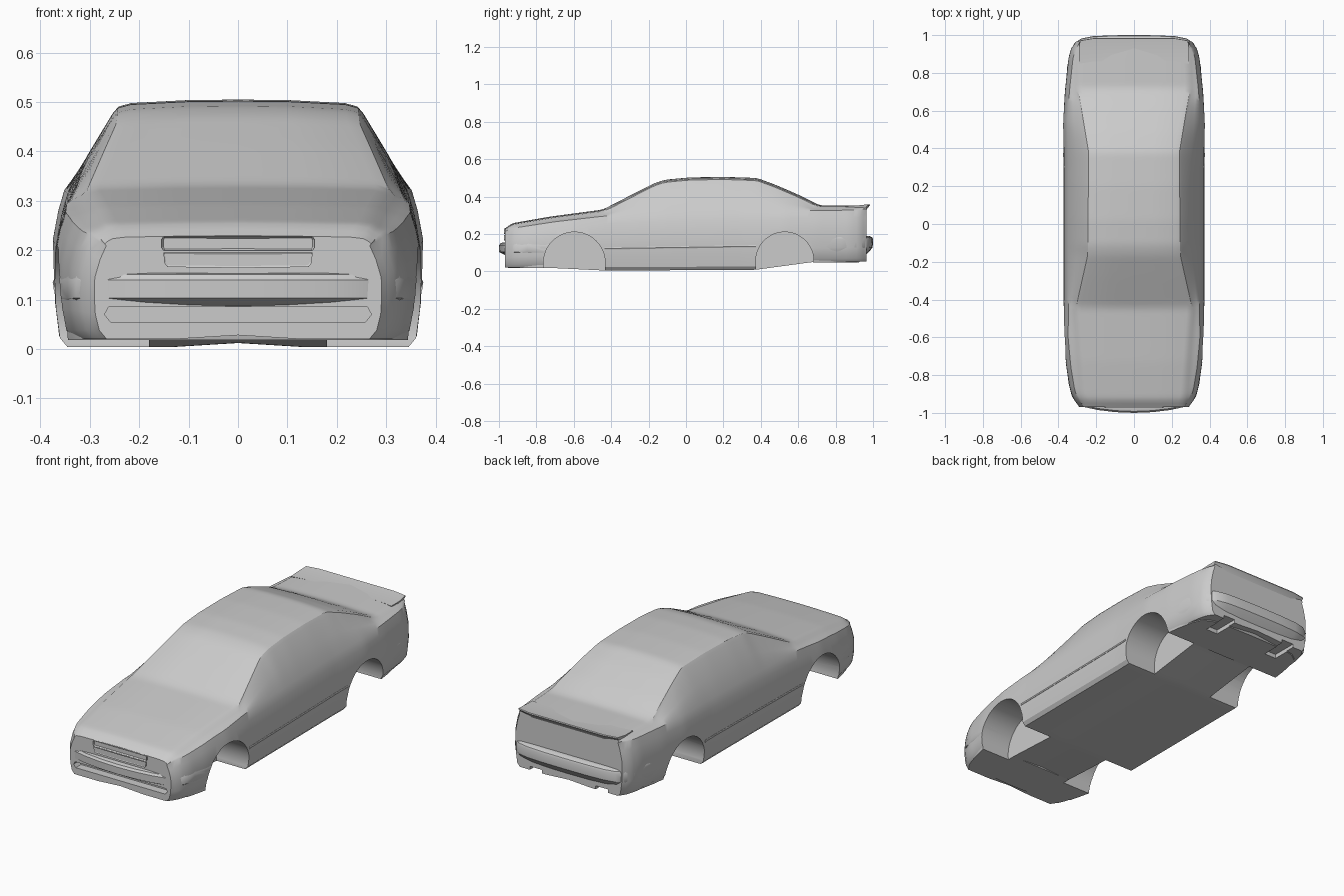
import bpy, bmesh, math

if "Cube" in bpy.data.objects:
    bpy.data.objects.remove(bpy.data.objects["Cube"])


def curve(pts, y, d=0.012):
    """Piecewise-linear curve, softened at its knots."""
    def at(v):
        if v <= pts[0][0]:
            return pts[0][1]
        for (a, p), (b, q) in zip(pts, pts[1:]):
            if v <= b:
                return p + (q - p) * (v - a) / (b - a)
        return pts[-1][1]
    return sum(at(y + d * k) for k in (-1.5, -0.75, 0, 0.75, 1.5)) / 5


def loft(name, rings):
    """Skin equal-length closed rings and cap both ends."""
    bm = bmesh.new()
    rows = [[bm.verts.new(p) for p in r] for r in rings]
    n = len(rows[0])
    for a, b in zip(rows, rows[1:]):
        for i in range(n):
            bm.faces.new((a[i], a[(i + 1) % n], b[(i + 1) % n], b[i]))
    bm.faces.new(rows[0])
    bm.faces.new(rows[-1])
    bmesh.ops.recalc_face_normals(bm, faces=bm.faces)
    mesh = bpy.data.meshes.new(name)
    bm.to_mesh(mesh)
    bm.free()
    ob = bpy.data.objects.new(name, mesh)
    bpy.context.collection.objects.link(ob)
    return ob


def activate(ob):
    bpy.ops.object.select_all(action='DESELECT')
    ob.select_set(True)
    bpy.context.view_layer.objects.active = ob


def smooth(ob, deg=32):
    activate(ob)
    bpy.ops.object.shade_smooth_by_angle(angle=math.radians(deg))


def cut(ob, cutters):
    activate(ob)
    for c in cutters:
        m = ob.modifiers.new("cut", 'BOOLEAN')
        m.operation, m.solver, m.object = 'DIFFERENCE', 'EXACT', c
        bpy.ops.object.modifier_apply(modifier=m.name)


def mirror_half(half):
    """Half ring with first and last points on the centre line -> full ring."""
    return half + [(-x, z) for x, z in half[-2:0:-1]]


# Body: side-view and plan curves along y
TOP = [(-.968, .222), (-.955, .243), (-.93, .257), (-.73, .292), (-.445, .33),
       (-.28, .415), (-.165, .473), (-.11, .49), (.02, .502), (.2, .505), (.38, .499),
       (.48, .462), (.6, .41), (.715, .352), (.965, .352)]
BELT = [(-.968, .205), (-.93, .23), (-.7, .265), (-.44, .295), (0, .31), (.7, .325), (.965, .328)]
BOTTOM = [(-.968, .02), (-.76, .02), (-.43, .004), (.37, .008), (.68, .05), (.965, .052)]
WIDTH = [(-.968, .285), (-.94, .315), (-.88, .338), (-.76, .358), (-.6, .373), (-.4, .37),
         (.3, .37), (.53, .376), (.7, .366), (.88, .347), (.945, .328), (.965, .30)]
ROOF = [(-.968, .25), (-.9, .27), (-.44, .305), (-.165, .243), (.38, .238),
        (.6, .275), (.715, .295), (.9, .285), (.965, .27)]


def section(y):
    top, belt, zb, w, r = (curve(c, y) for c in (TOP, BELT, BOTTOM, WIDTH, ROOF))
    h, s, d = top - belt, belt - zb, min(.028, (top - belt) * .6)
    bx = w - .024
    return mirror_half([
        (0, zb + .008), (.13, zb), (w - .025, zb), (w - .01, zb + .018),
        (w - .002, zb + s * .27), (w, zb + s * .45), (w - .001, zb + s * .66),
        (w - .012, zb + s * .86), (bx, belt),
        (bx + (r + .014 - bx) * .5 + .003, belt + (h - d) * .5),
        (r + .014, top - d), (r + .002, top - d * .5), (r - .024, top - d * .25),
        (r * .42, top - .001), (0, top)])


N = 110
body = loft("car_body", [[(x, y, z) for x, z in section(y)]
                         for y in (-.968 + 1.933 * i / N for i in range(N + 1))])


# Bumpers: stacks of plan outlines
def bumper(name, plan, layers, sign):
    end = plan[-1][1]
    rings = []
    for z, inset in layers:
        half = [(x - inset * .2 * (x > 0), max(y - inset, end + .001 * i) if i < len(plan) - 1 else y)
                for i, (x, y) in enumerate(plan)]
        half.append((0, end))
        rings.append([(x, sign * y, z) for x, y in mirror_half(half)])
    return loft(name, rings)


front_bumper = bumper(
    "front_bumper",
    [(0, 1.0), (.1, .996), (.19, .985), (.26, .97), (.3, .95), (.328, .915), (.345, .85), (.363, .72)],
    [(.018, .05), (.03, .046), (.055, .044), (.085, .036), (.099, .008), (.103, .001),
     (.14, 0), (.145, .006), (.151, .008), (.154, .02)], -1)
rear_bumper = bumper(
    "rear_bumper",
    [(0, 1.0), (.12, .999), (.22, .994), (.28, .982), (.317, .955), (.338, .91), (.354, .83), (.364, .68)],
    [(.048, .075), (.056, .068), (.085, .04), (.115, .012), (.128, .002),
     (.172, 0), (.182, .004), (.188, .016), (.19, .03)], 1)

# Wheel wells
wells = []
for cy, cz, r in ((-.597, .045, .165), (.528, .055, .155)):
    for sx in (-1, 1):
        bpy.ops.mesh.primitive_cylinder_add(vertices=48, radius=r, depth=.26,
                                            location=(sx * .31, cy, cz),
                                            rotation=(0, math.pi / 2, 0))
        wells.append(bpy.context.object)
        # open the well below its axis
        bpy.ops.mesh.primitive_cube_add(size=1, location=(sx * .31, cy, cz - .1))
        bpy.context.object.scale = (.26, r * 1.98, .2)
        wells.append(bpy.context.object)

# Lower air intake
slot_shape = [(-.27, .07), (-.258, .055), (.258, .055), (.27, .07), (.262, .085), (-.262, .085)]
intake = loft("intake_cutter", [[(x, y, z) for x, z in slot_shape] for y in (-1.05, -.925)])

# Exhaust notches under the rear bumper
notches = []
for x, w in ((-.19, .07), (.19, .07)):
    bpy.ops.mesh.primitive_cube_add(size=1, location=(x, .93, .045))
    bpy.context.object.scale = (w, .2, .05)
    notches.append(bpy.context.object)

cut(body, wells + [intake] + notches)
cut(front_bumper, wells[:4] + [intake])
cut(rear_bumper, wells[4:] + notches)
for c in wells + notches + [intake]:
    bpy.data.objects.remove(c)
for ob in (body, front_bumper, rear_bumper):
    smooth(ob)

# Boot-lid lip spoiler
lip = [(.86, .350, .29), (.93, .352, .292), (.982, .358, .286), (.984, .353, .286),
       (.968, .335, .283), (.958, .31, .28), (.9, .31, .28)]
spoiler = loft("boot_spoiler", [[(s * x, y - .012 * (abs(s) > .8), z) for y, z, x in lip]
                                for s in (-1, -.75, 0, .75, 1)])
smooth(spoiler)


# Grille panels with a recessed face
def grille(name, outline, recess):
    ob = loft(name, [[(x, y, z) for x, z in mirror_half(outline)] for y in (-.94, -.974)])
    bm = bmesh.new()
    bm.from_mesh(ob.data)
    face = min(bm.faces, key=lambda f: f.calc_center_median().y)
    bmesh.ops.inset_region(bm, faces=[face], thickness=.004, depth=-recess)
    bm.to_mesh(ob.data)
    bm.free()


grille("upper_grille", [(0, .199), (.15, .199), (.155, .205), (.155, .222), (.15, .228), (0, .228)], .006)
grille("lower_grille", [(0, .164), (.143, .166), (.149, .174), (.151, .195), (0, .195)], .002)

# Side rub strips
for sx, label in ((-1, "left"), (1, "right")):
    rings = []
    for i in range(9):
        y = -.435 + .81 * i / 8
        w, z = curve(WIDTH, y), .122 + .012 * i / 8
        rings.append([(sx * (w + o), y, z + h) for o, h in
                      ((-.01, -.006), (.001, -.006), (.003, 0), (.001, .006), (-.01, .006))])
    loft(label + "_rub_strip", rings)
